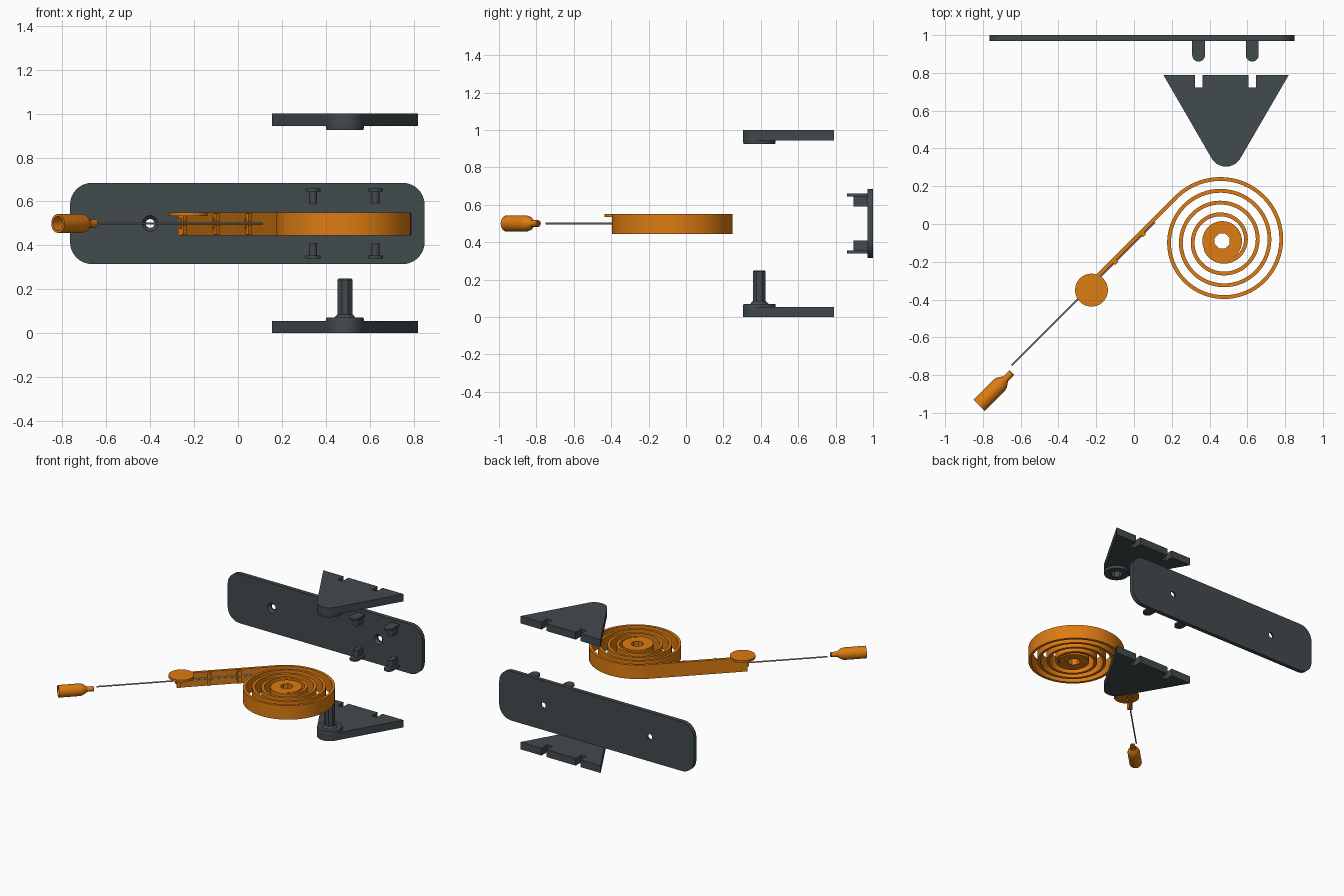
import bpy, bmesh
from math import sin, cos, pi, radians
from mathutils import Matrix, Vector

if "Cube" in bpy.data.objects:
    bpy.data.objects.remove(bpy.data.objects["Cube"])


def material(name, col):
    m = bpy.data.materials.new(name)
    m.diffuse_color = (*col, 1)
    m.use_nodes = True
    m.node_tree.nodes["Principled BSDF"].inputs["Base Color"].default_value = m.diffuse_color
    return m


DARK = material("dark_grey", (0.055, 0.07, 0.075))
ORANGE = material("orange", (0.72, 0.2, 0.006))
STEEL = material("steel", (0.4, 0.4, 0.4))


def finish(bm, name, mat, smooth=True):
    bmesh.ops.recalc_face_normals(bm, faces=bm.faces)
    me = bpy.data.meshes.new(name)
    bm.to_mesh(me)
    bm.free()
    ob = bpy.data.objects.new(name, me)
    bpy.context.collection.objects.link(ob)
    if mat:
        me.materials.append(mat)
    if smooth:
        shade(ob)
    return ob


def select(ob):
    bpy.ops.object.select_all(action='DESELECT')
    bpy.context.view_layer.objects.active = ob
    ob.select_set(True)


def shade(ob):
    select(ob)
    bpy.ops.object.shade_smooth_by_angle(angle=radians(30))


def prism(name, pts, a, b, mat, upright=False):
    """Extrude an outline along z (or along y when upright)."""
    bm = bmesh.new()
    f = bm.faces.new([bm.verts.new((p[0], a, p[1]) if upright else (p[0], p[1], a)) for p in pts])
    ext = bmesh.ops.extrude_face_region(bm, geom=[f])
    vs = [v for v in ext['geom'] if isinstance(v, bmesh.types.BMVert)]
    bmesh.ops.translate(bm, verts=vs, vec=(0, b - a, 0) if upright else (0, 0, b - a))
    return finish(bm, name, mat)


def lathe(name, prof, loc, mat, axis=(0, 0, 1), seg=48, closed=False):
    """Revolve (radius, height) points around an axis."""
    bm = bmesh.new()
    rings = [[bm.verts.new((r * cos(2 * pi * (i + .5) / seg), r * sin(2 * pi * (i + .5) / seg), h))
              for i in range(seg)] for r, h in prof]
    pairs = list(zip(rings, rings[1:]))
    if closed:
        pairs.append((rings[-1], rings[0]))
    else:
        bm.faces.new(rings[0])
        bm.faces.new(rings[-1])
    for p, q in pairs:
        for i in range(seg):
            j = (i + 1) % seg
            bm.faces.new((p[i], p[j], q[j], q[i]))
    rot = Vector((0, 0, 1)).rotation_difference(Vector(axis)).to_matrix().to_4x4()
    bm.transform(Matrix.Translation(loc) @ rot)
    return finish(bm, name, mat)


def cut(ob, cutter):
    cutter.hide_render = True
    md = ob.modifiers.new("cut", 'BOOLEAN')
    md.operation = 'DIFFERENCE'
    md.solver = 'EXACT'
    md.object = cutter
    select(ob)
    bpy.ops.object.modifier_apply(modifier=md.name)
    bpy.data.objects.remove(cutter)
    shade(ob)


def arc(cx, cy, r, a0, a1, n=10):
    return [(cx + r * cos(radians(a0 + (a1 - a0) * i / n)), cy + r * sin(radians(a0 + (a1 - a0) * i / n)))
            for i in range(n + 1)]


# Wall plate with two countersunk screw holes
R = 0.1
outline = []
for cx, cz, a in ((.85 - R, .685 - R, 0), (-.765 + R, .685 - R, 90),
                  (-.765 + R, .315 + R, 180), (.85 - R, .315 + R, 270)):
    outline += arc(cx, cz, R, a, a + 90)
plate = prism("wall_plate", outline, 0.97, 1.0, DARK, upright=True)
for x in (-0.4, 0.485):
    cut(plate, lathe("screw_cutter", [(.041, -.005), (.036, 0), (.02, .018), (.02, .05)],
                     (x, .97, .5), None, axis=(0, 1, 0), seg=32))

# T-shaped hooks that hold the brackets
for x in (0.342, 0.626):
    for s, side in ((1, "upper"), (-1, "lower")):
        for part, w, y, z0, z1 in (("cap", .034, .86, .145, .16), ("stem", .018, .895, .09, .147)):
            pts = [(x + w, .972), (x - w, .972)] + arc(x, y + w, w, 180, 360, 12)
            a, b = sorted((.5 + s * z0, .5 + s * z1))
            prism(f"{side}_hook_{part}", pts, a, b, DARK)

# Triangular brackets with two slots
BX, BY = 0.487, 0.392
tri = arc(BX, BY, .088, 210, 330, 16) + [(.82, .79)]
for x in (.626, .342):
    tri += [(x + .02, .79), (x + .02, .722), (x - .02, .722), (x - .02, .79)]
tri += [(.155, .79)]
prism("lower_bracket", tri, 0, .055, DARK)
upper = prism("upper_bracket", tri, .945, 1.0, DARK)

# Lower boss and octagonal pin
lathe("lower_boss", [(.088, .04), (.088, .055), (.085, .071)], (BX, BY, 0), DARK)
lathe("pin_collar", [(.055, .068), (.038, .086)], (BX, BY, 0), DARK, seg=8)
lathe("bracket_pin", [(.037, .05), (.037, .243), (.031, .25)], (BX, BY, 0), DARK, seg=8)

# Upper boss with a blind socket for the pin
boss_ring = lathe("upper_boss", [(.085, .926), (.088, .945), (.088, .96)], (BX, BY, 0), DARK)
for ob in (boss_ring, upper):
    cut(ob, lathe("socket_cutter", [(.041, .9), (.041, .975)], (BX, BY, 0), None, seg=8))

# Spiral spring running out into a straight arm
CX, CY, T, PITCH, ROUT, TURNS = 0.467, -0.09, 0.02, 0.0625, 0.346, 3.8
outer, inner = [], []
N = 230
for i in range(N + 1):
    t = TURNS * i / N
    r = ROUT - PITCH * (TURNS - t)
    a = radians(135) - 2 * pi * (TURNS - t)
    outer.append((CX + r * cos(a), CY + r * sin(a)))
    inner.append((CX + (r - T) * cos(a), CY + (r - T) * sin(a)))
end = 0.70
for path in (outer, inner):
    x, y = path[-1]
    path.append((x - end * .7071, y - end * .7071))
bm = bmesh.new()
rows = [[bm.verts.new((*o, .445)), bm.verts.new((*o, .55)), bm.verts.new((*i, .55)), bm.verts.new((*i, .445))]
        for o, i in zip(outer, inner)]
for p, q in zip(rows, rows[1:]):
    for k in range(4):
        bm.faces.new((p[k], p[(k + 1) % 4], q[(k + 1) % 4], q[k]))
bm.faces.new(rows[0])
bm.faces.new(rows[-1])
finish(bm, "spiral_spring", ORANGE)

# Spring hub with octagonal hole
hub = lathe("spring_hub", [(.105, .445), (.105, .55)], (CX, CY, 0), ORANGE)
cut(hub, lathe("hub_cutter", [(.043, .4), (.043, .6)], (CX, CY, 0), None, seg=8))

# Round tab on the arm end
lathe("arm_disc", [(.087, .534), (.087, .55)], (-.225, -.35, 0), ORANGE)


# Clips along the arm that hold the wire
def clip(name, x, w, depth, z0, z1):
    c = Vector((x, x - .09))
    d, n = Vector((.7071, .7071)), Vector((.7071, -.7071))
    pts = [c - d * w - n * .005, c + d * w - n * .005, c + d * w + n * depth, c - d * w + n * depth]
    prism(name, [tuple(p) for p in pts], z0, z1, ORANGE)


for x in (.042, -.105, -.255):
    clip("clip_bar_lower", x, .012, .02, .45, .494)
    clip("clip_bar_upper", x, .012, .02, .506, .545)
    clip("clip_foot", x, .02, .008, .475, .525)

# Wire
lathe("wire", [(.005, 0), (.005, 1.073)], (.11, .01, .5), STEEL, axis=(-.7071, -.7071, 0), seg=12)

# Hollow bottle-shaped weight at the wire end
shell = [(.015, 0), (.018, .004), (.018, .045), (.028, .06), (.038, .075), (.043, .095), (.043, .245),
         (.032, .245), (.032, .095), (.022, .07), (.007, .055), (.007, 0)]
lathe("end_weight", shell, (-.647, -.787, .5), ORANGE, axis=(-.7071, -.7071, 0), seg=32, closed=True)
